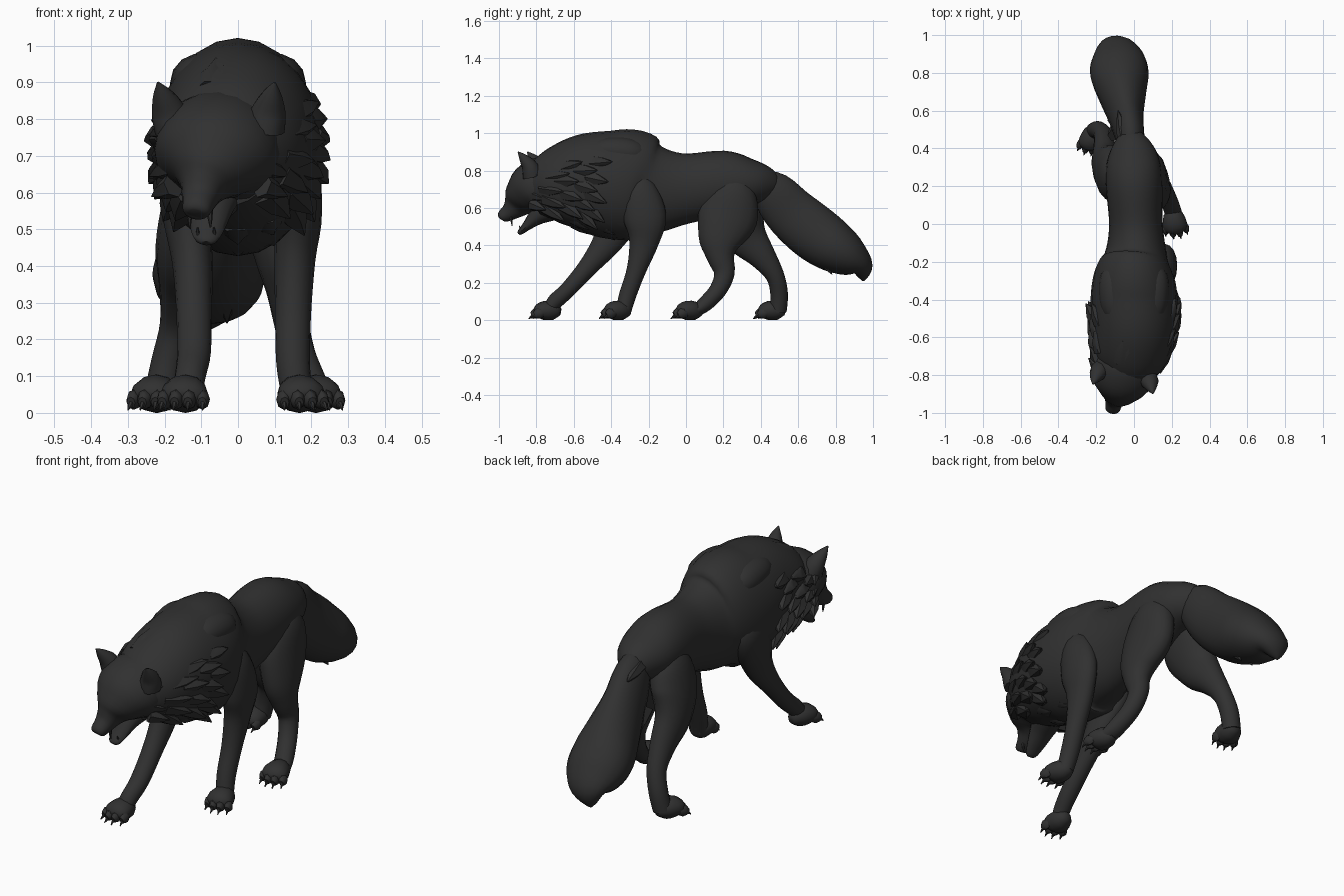
import bpy, bmesh, math, random
from mathutils import Vector

random.seed(4)
fur = bpy.data.materials.new("charcoal_fur")
fur.diffuse_color = (0.03, 0.03, 0.03, 1)


def spline(rings, steps):
    """Catmull-Rom through rings of (x, y, z, half width, half depth)."""
    pts = [Vector(r) for r in rings]
    out = []
    for i in range(len(pts) - 1):
        a, b, c, d = pts[max(i - 1, 0)], pts[i], pts[i + 1], pts[min(i + 2, len(pts) - 1)]
        for k in range(steps):
            t = k / steps
            out.append(b + (c - a) * (t / 2) + (a * 2 - b * 5 + c * 4 - d) * (t * t / 2)
                       + (b * 3 - a - c * 3 + d) * (t ** 3 / 2))
    return out + [pts[-1]]


def add_loft(bm, rings, seg=14, steps=3):
    """Skin elliptical rings along a path."""
    path = spline(rings, steps)
    last = len(path) - 1
    loops = []
    for i, r in enumerate(path):
        t = Vector(path[min(i + 1, last)][:3]) - Vector(path[max(i - 1, 0)][:3])
        t.normalize()
        side = Vector((1, 0, 0)) if abs(t.x) < 0.9 else Vector((0, 1, 0))
        side = (side - t * side.dot(t)).normalized()
        up = side.cross(t)
        w, h = max(r[3], 0.001), max(r[4], 0.001)
        loop = []
        for k in range(seg):
            a = 2 * math.pi * k / seg
            p = Vector(r[:3]) + side * (w * math.cos(a)) + up * (h * math.sin(a))
            p.z = max(p.z, 0.0)
            loop.append(bm.verts.new(p))
        loops.append(loop)
    for l0, l1 in zip(loops, loops[1:]):
        for k in range(seg):
            n = (k + 1) % seg
            bm.faces.new((l0[k], l0[n], l1[n], l1[k]))
    bm.faces.new(loops[0])
    bm.faces.new(loops[-1])


def finish(name, bm):
    bmesh.ops.recalc_face_normals(bm, faces=bm.faces)
    mesh = bpy.data.meshes.new(name)
    bm.to_mesh(mesh)
    bm.free()
    mesh.materials.append(fur)
    ob = bpy.data.objects.new(name, mesh)
    bpy.context.collection.objects.link(ob)


def part(name, rings, seg=16, steps=4):
    bm = bmesh.new()
    add_loft(bm, rings, seg, steps)
    finish(name, bm)


def add_tuft(bm, base, tip, w, h):
    """Flattened lock of fur tapering to a point."""
    m = Vector(base).lerp(Vector(tip), 0.5)
    add_loft(bm, [(*base, w, h), (*m, w * .75, h * .7), (*tip, .002, .002)], 6, 1)


# Torso with deep chest and tucked waist
torso = [(-.04, -.80, .70, .14, .14), (-.02, -.70, .72, .195, .205), (0, -.55, .735, .222, .262),
         (0, -.40, .725, .23, .290), (0, -.27, .722, .212, .293), (.01, -.16, .70, .165, .24),
         (.01, 0, .705, .142, .188), (0, .22, .735, .15, .172),
         (-.005, .35, .735, .135, .125), (-.01, .44, .72, .09, .09), (-.01, .50, .70, .03, .04)]
part("torso", torso, 24, 5)


def hide_point(y, ang, k=1.0):
    """Point on the torso surface at a station y and angle."""
    for a, b in zip(torso, torso[1:]):
        if a[1] <= y <= b[1]:
            r = Vector(a) + (Vector(b) - Vector(a)) * ((y - a[1]) / (b[1] - a[1]))
            return Vector((r[0] + r[3] * k * math.cos(ang), y, r[2] + r[4] * k * math.sin(ang)))


# Shoulder blades under the mane
for s, side in ((1, "left"), (-1, "right")):
    part(side + "_shoulder_blade", [(s * .07, -.54, .90, .03, .03), (s * .09, -.46, .905, .075, .065),
                                    (s * .10, -.36, .90, .085, .08), (s * .10, -.27, .89, .075, .07),
                                    (s * .09, -.20, .87, .03, .03)], 14, 3)

# Mane: long locks swept back from the neck, plus crest and chest locks
bm = bmesh.new()
for row in range(4):
    for s in (0, 1):
        for j in range(4):
            a = math.radians(-45 + 21 * j + 10 * (row % 2))
            a = math.pi - a if s else a
            y = -.73 + .075 * row + random.uniform(-.02, .02)
            tip = hide_point(y + .09, a, 1.1 + random.uniform(-.03, .04))
            tip.z -= .025
            add_tuft(bm, hide_point(y - .01, a, .84), tip, .05, .045)
for j in (-1, 0, 1):
    for y in (-.72, -.34):
        a = math.radians(90 + 14 * j)
        tip = hide_point(y + .10, a, 1.0)
        tip.z += .01
        add_tuft(bm, hide_point(y, a, .86), tip, .06, .04)
    for y in (-.60, -.46):
        a = math.radians(-90 + 25 * j)
        add_tuft(bm, hide_point(y, a, .86), hide_point(y + .08, a, 1.02), .05, .035)
finish("mane", bm)

# Head, lowered and turned a little to one side
part("head", [(-.115, -.992, .545, .022, .012), (-.113, -.983, .553, .038, .032),
              (-.105, -.94, .582, .048, .05), (-.095, -.905, .618, .066, .078),
              (-.08, -.872, .66, .12, .108), (-.065, -.82, .70, .165, .145),
              (-.05, -.74, .72, .17, .16), (-.04, -.66, .73, .13, .13)], 20)
part("lower_jaw", [(-.087, -.895, .462, .015, .008), (-.086, -.885, .472, .032, .016),
                   (-.083, -.85, .505, .048, .026), (-.075, -.79, .56, .065, .05),
                   (-.06, -.72, .60, .08, .07)], 12)
bm = bmesh.new()
for dx in (-.028, .028):
    add_tuft(bm, (-.105 + dx, -.935, .555), (-.103 + dx, -.93, .505), .009, .009)
    add_tuft(bm, (-.086 + dx * .8, -.88, .475), (-.088 + dx * .8, -.892, .505), .007, .007)
finish("fangs", bm)

# Ears
for name, x, y, lean in (("left_ear", .075, -.82, .025), ("right_ear", -.175, -.77, -.043)):
    part(name, [(x, y, .77, .052, .055), (x + lean * .3, y - .015, .82, .048, .045),
                (x + lean * .7, y - .048, .865, .028, .026),
                (x + lean, y - .078, .90, .003, .003)], 10)

# Cheek ruffs
bm = bmesh.new()
for s in (-1, 1):
    for j in range(4):
        z = .60 + .055 * j
        y = -.80 - .02 * s
        add_tuft(bm, (-.055 + s * .12, y, z + .02),
                 (-.05 + s * (.185 + .006 * (j % 2)), y + .07, z - .01), .035, .035)
finish("cheek_ruffs", bm)

# Tail
part("tail", [(-.01, .36, .75, .05, .06), (-.02, .46, .685, .075, .118), (-.04, .56, .575, .09, .142),
              (-.06, .68, .472, .125, .152), (-.075, .78, .40, .153, .142),
              (-.085, .865, .345, .145, .115), (-.10, .935, .292, .10, .068),
              (-.115, .947, .235, .04, .03), (-.12, .947, .21, .004, .004)], 18)
bm = bmesh.new()
for x in (-.05, -.01):
    add_tuft(bm, (x, .46, .735), (x * 1.4 - .015, .60, .715), .04, .04)
for j in range(4):
    for x in (-.10, -.03):
        y, z = .50 + .077 * j, .49 - .06 * j
        add_tuft(bm, (x, y - .03, z + .05), (x, y + .05, z - .065), .04, .04)
finish("tail_tufts", bm)


def leg(name, path, widths, paw, turn):
    """Leg through joints of (x, y, z, half depth), with a paw of four clawed toes."""
    rings = []
    for i, (x, y, z, d) in enumerate(path):
        rings.append((x, y, z, widths[min(i, len(widths) - 1)], d))
    part(name + "_leg", rings, 16)
    px, py = paw
    ca, sa = math.cos(math.radians(turn)), math.sin(math.radians(turn))

    def at(u, f, z, w, h):
        return (px + u * ca + f * sa, py + u * sa * .5 - f * ca, z, w, h)

    bm = bmesh.new()
    add_loft(bm, [at(0, -.085, .045, .02, .02), at(0, -.05, .05, .05, .048),
                  at(0, 0, .052, .064, .052), at(0, .035, .044, .06, .04),
                  at(0, .05, .036, .03, .02)], 12, 2)
    for j in range(4):
        u = (j - 1.5) * .035
        f = .018 if j in (1, 2) else 0
        add_loft(bm, [at(u * .8, f, .045, .016, .02), at(u, f + .03, .036, .021, .029),
                      at(u * 1.05, f + .052, .028, .012, .016)], 8, 2)
        add_tuft(bm, at(u * 1.05, f + .045, .028, 0, 0)[:3],
                 at(u * 1.12, f + .068, .008, 0, 0)[:3], .008, .009)
    finish(name + "_paw", bm)


# Legs in mid stride, each sunk into the body at the top
fore, hind = (.02, .06, .064, .056, .049, .046, .042), (.02, .075, .085, .075, .06, .048, .046)
leg("front_right", [(-.10, -.27, .78, .02), (-.15, -.29, .68, .10), (-.145, -.35, .56, .115),
                    (-.125, -.42, .42, .08), (-.12, -.52, .29, .053), (-.12, -.63, .165, .043),
                    (-.13, -.70, .10, .042), (-.14, -.74, .05, .03)], fore, (-.145, -.755), -8)
leg("front_left", [(.10, -.28, .82, .02), (.15, -.255, .71, .09), (.165, -.22, .55, .115),
                   (.155, -.225, .42, .08), (.15, -.265, .27, .052), (.15, -.31, .14, .046),
                   (.16, -.335, .05, .042)], fore, (.17, -.38), 12)
leg("hind_left", [(.06, .30, .80, .02), (.085, .265, .70, .115), (.095, .225, .56, .16),
                  (.12, .185, .43, .12), (.135, .185, .34, .075), (.145, .205, .25, .055),
                  (.165, .17, .16, .046), (.195, .10, .085, .041), (.21, .05, .05, .03)],
    hind, (.215, .005), 10)
leg("hind_right", [(-.06, .30, .80, .02), (-.09, .27, .70, .115), (-.12, .27, .57, .15),
                   (-.15, .32, .45, .115), (-.155, .405, .345, .075), (-.165, .475, .24, .05),
                   (-.19, .498, .14, .047), (-.21, .492, .05, .046)], hind, (-.225, .445), -15)

# Smooth shading with crisp lock edges
bpy.ops.object.select_all(action='SELECT')
bpy.context.view_layer.objects.active = bpy.context.scene.objects["torso"]
bpy.ops.object.shade_smooth_by_angle(angle=math.radians(50))
